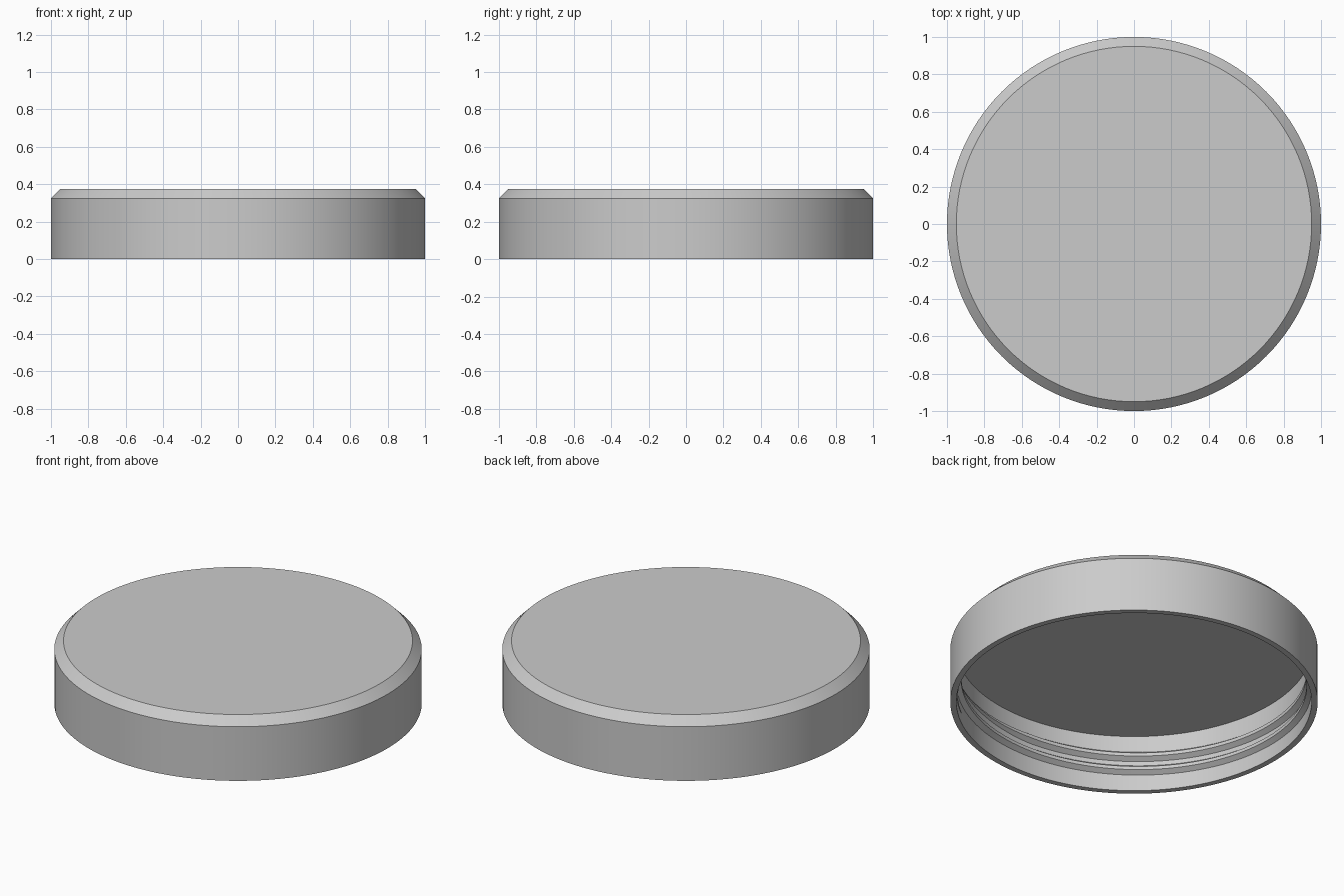
import bpy, bmesh, math

cube = bpy.data.objects.get("Cube")
if cube:
    bpy.data.objects.remove(cube, do_unlink=True)

SEGMENTS = 128
INNER = 0.967

grey = bpy.data.materials.new("light grey")
grey.use_nodes = True
grey.diffuse_color = (0.6, 0.6, 0.6, 1)
grey.node_tree.nodes["Principled BSDF"].inputs["Base Color"].default_value = (0.6, 0.6, 0.6, 1)


def finish(name, bm):
    bmesh.ops.recalc_face_normals(bm, faces=bm.faces)
    mesh = bpy.data.meshes.new(name)
    bm.to_mesh(mesh)
    bm.free()
    mesh.materials.append(grey)
    obj = bpy.data.objects.new(name, mesh)
    bpy.context.collection.objects.link(obj)
    bpy.ops.object.select_all(action='DESELECT')
    obj.select_set(True)
    bpy.context.view_layer.objects.active = obj
    bpy.ops.object.shade_smooth_by_angle(angle=math.radians(25))
    return obj


def ring_point(r, z, angle):
    return (r * math.cos(angle), r * math.sin(angle), z)


def bridge(bm, a, b, closed=True):
    count = len(a) if closed else len(a) - 1
    for i in range(count):
        j = (i + 1) % len(a)
        bm.faces.new((a[i], a[j], b[j], b[i]))


# Lid shell: turned profile from inner ceiling, round the rim, to the flat top
bm = bmesh.new()
profile = [(INNER, 0.34), (INNER, 0), (1, 0), (1, 0.325), (0.95, 0.375)]
rings = [[bm.verts.new(ring_point(r, z, math.tau * i / SEGMENTS)) for i in range(SEGMENTS)]
         for r, z in profile]
for lower, upper in zip(rings, rings[1:]):
    bridge(bm, lower, upper)
bm.faces.new(rings[0])
bm.faces.new(rings[-1])
finish("lid_shell", bm)

# Screw thread: tapered ridge that climbs the inner wall
bm = bmesh.new()
TURNS, PITCH, START, DEPTH = 2, 0.085, math.radians(-54), 0.027
steps = TURNS * SEGMENTS
sections = []
for i in range(steps + 1):
    angle = START + math.tau * i / SEGMENTS
    z = 0.06 + PITCH * i / SEGMENTS
    taper = max(0.03, min(1, i / 14, (steps - i) / 14))
    crest = INNER - DEPTH * taper
    section = [(INNER + 0.005, -0.033), (crest, -0.01), (crest, 0.01), (INNER + 0.005, 0.033)]
    sections.append([bm.verts.new(ring_point(r, z + dz * taper, angle)) for r, dz in section])
for a, b in zip(sections, sections[1:]):
    bridge(bm, a, b)
bm.faces.new(sections[0])
bm.faces.new(sections[-1])
finish("screw_thread", bm)
